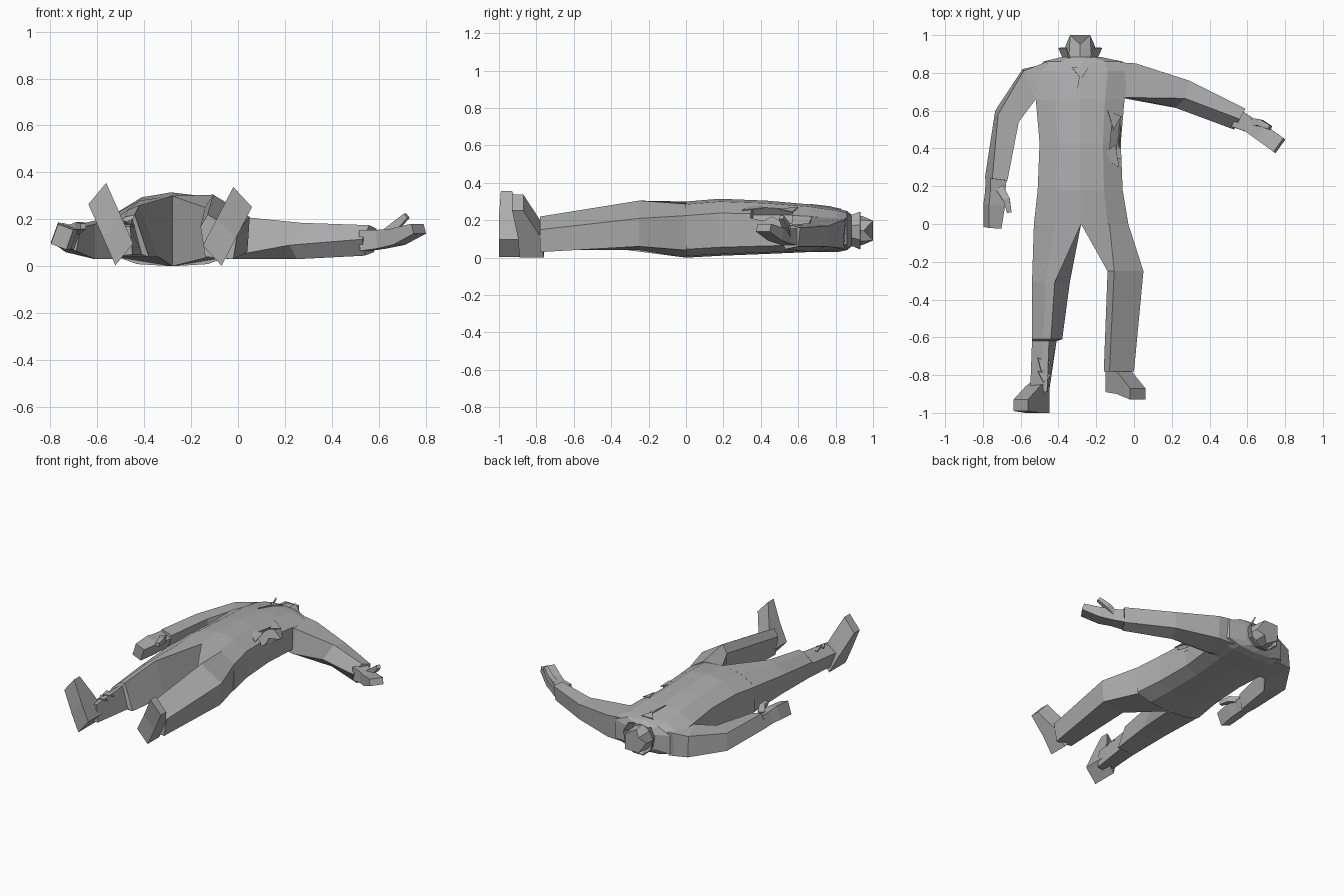
import bpy
import bmesh
import math
from mathutils import Vector

if "Cube" in bpy.data.objects:
    bpy.data.objects.remove(bpy.data.objects["Cube"], do_unlink=True)

# Single flat colour
grey = bpy.data.materials.new("plain grey")
grey.use_nodes = True
colour = (.42, .42, .42, 1)
grey.diffuse_color = colour
grey.node_tree.nodes["Principled BSDF"].inputs["Base Color"].default_value = colour


def finish(name, bm):
    """Turn a bmesh into a flat shaded object."""
    bmesh.ops.recalc_face_normals(bm, faces=bm.faces)
    mesh = bpy.data.meshes.new(name)
    bm.to_mesh(mesh)
    bm.free()
    mesh.materials.append(grey)
    obj = bpy.data.objects.new(name, mesh)
    bpy.context.collection.objects.link(obj)
    return obj


def loft(name, rings, capped=True, closed=True):
    """Skin a list of equally long point rings."""
    bm = bmesh.new()
    rows = [[bm.verts.new(point) for point in ring] for ring in rings]
    count = len(rows[0])
    for low, high in zip(rows, rows[1:]):
        for i in range(count if closed else count - 1):
            j = (i + 1) % count
            bm.faces.new((low[i], low[j], high[j], high[i]))
    if capped:
        bm.faces.new(rows[0])
        bm.faces.new(rows[-1])
    return finish(name, bm)


def tube(name, stations, roll=0):
    """Skin a four sided path of (x, y, z, half width, half height)."""
    path = [Vector(station[:3]) for station in stations]
    rings = []
    for i, station in enumerate(stations):
        tangent = path[min(i + 1, len(path) - 1)] - path[max(i - 1, 0)]
        across = tangent.cross(Vector((0, 0, 1))).normalized()
        up = across.cross(tangent).normalized()
        ring = []
        for side, rise in ((1, 1), (-1, 1), (-1, -1), (1, -1)):
            u = side * station[3]
            v = rise * station[4]
            turned_u = u * math.cos(roll) - v * math.sin(roll)
            turned_v = u * math.sin(roll) + v * math.cos(roll)
            ring.append(path[i] + across * turned_u + up * turned_v)
        rings.append(ring)
    return loft(name, rings)


def plate(name, points):
    """Thin torn scrap of cloth."""
    bm = bmesh.new()
    bm.faces.new([bm.verts.new(point) for point in points])
    obj = finish(name, bm)
    solid = obj.modifiers.new("thickness", "SOLIDIFY")
    solid.thickness = .006
    return obj


# Torso: each ring is (y, right edge, left edge, bottom, top)
section = [(0, .15), (0, .73), (.22, .93), (.5, 1), (.78, .95),
           (1, .75), (1, .15), (.8, .03), (.5, 0), (.2, .03)]
torso_rings = [(0, -.53, -.03, 0, .3), (.18, -.51, -.06, .01, .315),
               (.43, -.5, -.07, .02, .305), (.66, -.52, -.05, .03, .285),
               (.81, -.52, -.03, .03, .262), (.86, -.48, -.06, .04, .25),
               (.885, -.38, -.18, .06, .23)]
torso = loft("torso", [
    [(x0 + (x1 - x0) * u, y, z0 + (z1 - z0) * v) for u, v in section]
    for y, x0, x1, z0, z1 in torso_rings])

# Open gash in the left flank
bm = bmesh.new()
bmesh.ops.create_cube(bm, size=1)
cutter = finish("gash_cutter", bm)
cutter.scale = (.09, .22, .09)
cutter.location = (-.09, .46, .235)
cutter.rotation_euler = (0, math.radians(40), math.radians(-8))
cutter.hide_render = True
cutter.hide_viewport = True
cut = torso.modifiers.new("gash", "BOOLEAN")
cut.operation = "DIFFERENCE"
cut.solver = "EXACT"
cut.object = cutter

# Loose cloth around the gash
plate("gash_flap_lower", [(-.18, .36, .285), (-.08, .3, .25), (-.1, .42, .262)])
plate("gash_flap_upper", [(-.14, .6, .268), (-.07, .57, .24), (-.11, .5, .255)])
plate("gash_flap_side", [(-.07, .36, .17), (-.065, .56, .17), (-.08, .46, .22)])

# Small tears on the chest
plate("chest_tear", [(-.33, .83, .262), (-.24, .83, .262), (-.28, .77, .274)])
plate("chest_slit", [(-.29, .78, .274), (-.27, .78, .274), (-.31, .66, .288)])

# Legs: inner top, ridge, outer, outer bottom, inner bottom
legs = {
    "left_leg": [
        (0, [(-.28, .3), (-.13, .287), (-.03, .225), (-.04, .04), (-.28, 0)]),
        (-.25, [(-.14, .25), (-.105, .305), (.05, .21), (.04, .06), (-.12, .04)]),
        (-.78, [(-.16, .17), (-.13, .22), (0, .15), (-.02, .03), (-.14, .04)])],
    "right_leg": [
        (0, [(-.28, .3), (-.42, .28), (-.53, .22), (-.52, .04), (-.28, 0)]),
        (-.31, [(-.42, .26), (-.47, .24), (-.54, .19), (-.52, .05), (-.34, .04)]),
        (-.61, [(-.44, .22), (-.48, .21), (-.54, .16), (-.51, .04), (-.38, .04)]),
        (-.62, [(-.45, .2), (-.48, .19), (-.54, .15), (-.51, .04), (-.41, .05)]),
        (-.89, [(-.46, .17), (-.5, .17), (-.55, .13), (-.53, .04), (-.45, .05)])],
}
for name, rings in legs.items():
    loft(name, [[(x, y, z) for x, z in ring] for y, ring in rings])

# Torn trouser edge on the right shin
plate("shin_tear_upper", [(-.51, -.71, .185), (-.44, -.73, .17), (-.49, -.79, .19)])
plate("shin_tear_lower", [(-.51, -.78, .18), (-.44, -.8, .165), (-.48, -.84, .185)])


# Feet: toes point up and lean outwards
def foot(name, heel, toe, half, soles, uppers):
    rings = []
    for t, sole, upper in zip((0, .45, 1), soles, uppers):
        x = heel[0] + (toe[0] - heel[0]) * t
        z = heel[1] + (toe[1] - heel[1]) * t
        dx, dz = half
        rings.append([(x - dx, sole, z + dz), (x + dx, sole, z - dz),
                      (x + dx, upper, z - dz), (x - dx, upper, z + dz)])
    loft(name, rings)


foot("left_foot", (-.11, .045), (.02, .295), (.04, .043),
     (-.89, -.9, -.93), (-.76, -.78, -.87))
foot("right_foot", (-.485, .05), (-.6, .31), (-.038, .046),
     (-1, -1, -.99), (-.82, -.86, -.93))

# Left arm: back top, front top, front edge, underside, back bottom
loft("left_arm", [
    [(-.14, .86, .22), (-.13, .66, .235), (-.13, .66, .06),
     (-.13, .69, .04), (-.14, .85, .05)],
    [(.01, .85, .205), (-.03, .67, .215), (-.05, .665, .04),
     (-.03, .69, .03), (.01, .84, .05)],
    [(.29, .76, .17), (.27, .665, .185), (.22, .615, .09),
     (.25, .67, .03), (.29, .75, .06)],
    [(.59, .61, .16), (.56, .555, .175), (.53, .5, .115),
     (.54, .53, .045), (.58, .6, .06)]])

# Right arm: outer top, inner top, inner bottom, outer bottom
loft("right_arm", [
    [(-.46, .86, .215), (-.44, .64, .23), (-.44, .64, .05), (-.46, .85, .05)],
    [(-.585, .81, .2), (-.52, .66, .21), (-.52, .66, .03), (-.59, .82, .06)],
    [(-.72, .58, .17), (-.61, .54, .18), (-.61, .54, .03), (-.735, .6, .06)],
    [(-.75, .24, .185), (-.67, .23, .165), (-.69, .23, .065), (-.79, .24, .1)]])

# Hands, thumbs
tube("left_hand", [(.54, .56, .11, .05, .045), (.61, .525, .115, .04, .04),
                   (.68, .48, .125, .045, .035), (.77, .415, .16, .045, .022)])
tube("left_thumb", [(.62, .54, .13, .02, .02), (.67, .535, .17, .018, .018),
                    (.72, .51, .215, .012, .012)])
tube("right_hand", [(-.73, .24, .12, .045, .04), (-.735, .17, .125, .042, .04),
                    (-.74, .1, .13, .045, .045), (-.75, -.02, .125, .035, .045)],
     math.radians(20))
tube("right_thumb", [(-.71, .19, .15, .022, .02), (-.675, .13, .17, .018, .018),
                     (-.66, .06, .17, .012, .012)])

# Neck stump with a ragged end
neck = []
for y, radius, jag in ((.84, .09, 0), (.93, .08, 0), (.975, .075, .025)):
    ring = []
    for k in range(8):
        angle = math.tau * k / 8
        ring.append((-.285 + radius * math.cos(angle),
                     y + (jag if k % 2 else -jag),
                     .145 + radius * math.sin(angle)))
    neck.append(ring)
loft("neck", neck)

# Flared open collar, parted at the throat
collar = []
for y, radius in ((.87, .09), (.93, .118)):
    collar.append([(-.285 + radius * math.sin(math.radians(a)), y,
                    .155 + radius * math.cos(math.radians(a)))
                   for a in range(40, 321, 40)])
strip = loft("collar", collar, capped=False, closed=False)
strip.modifiers.new("thickness", "SOLIDIFY").thickness = .008
